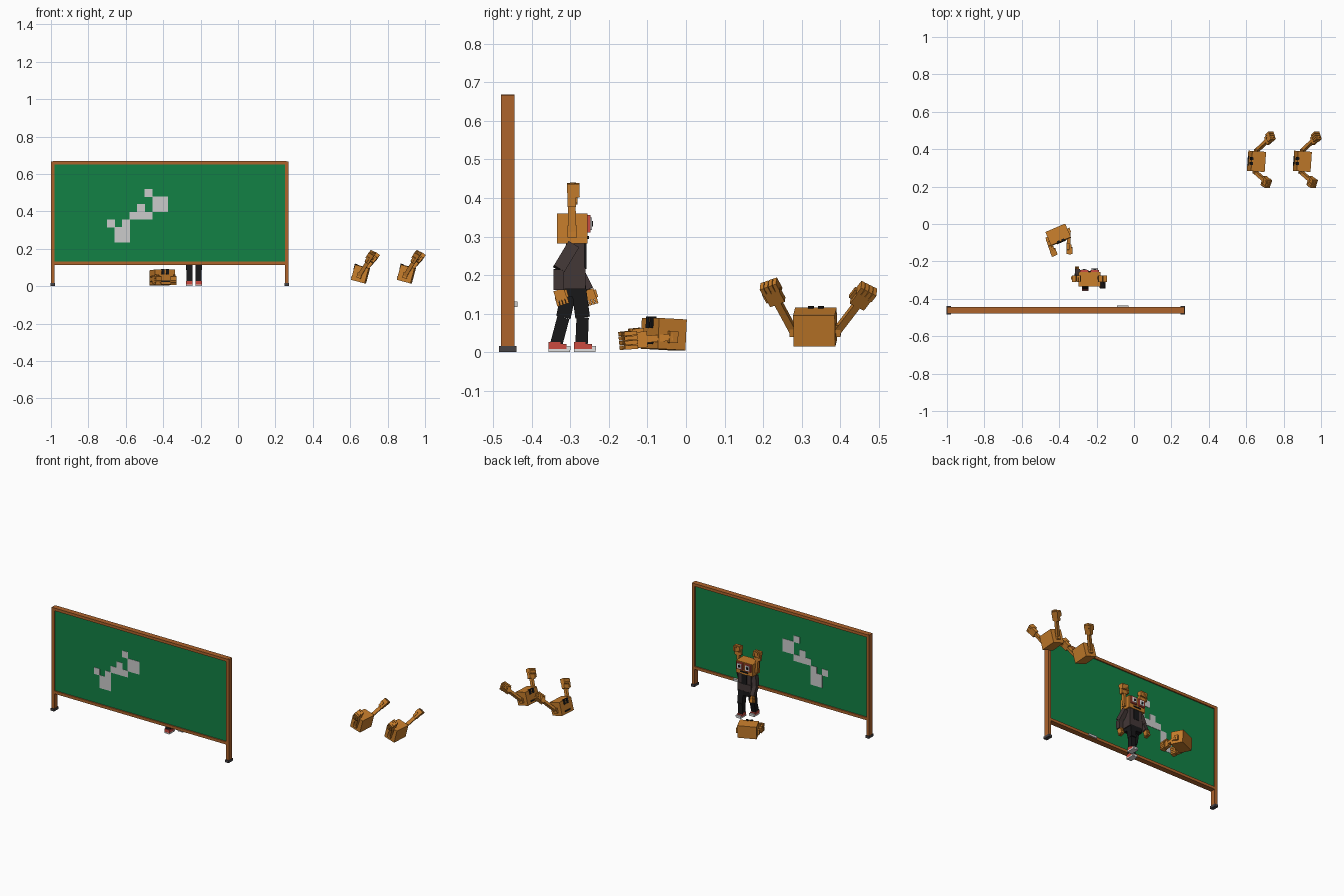
import bpy, bmesh
from math import radians
from mathutils import Matrix, Vector

cube = bpy.data.objects.get("Cube")
if cube:
    bpy.data.objects.remove(cube)


def material(name, r, g, b):
    m = bpy.data.materials.new(name)
    m.use_nodes = True
    m.diffuse_color = (r, g, b, 1)
    bsdf = next(n for n in m.node_tree.nodes if n.type == "BSDF_PRINCIPLED")
    bsdf.inputs["Base Color"].default_value = (r, g, b, 1)
    bsdf.inputs["Roughness"].default_value = 0.8
    return m


ORANGE = material("orange skin", 0.58, 0.21, 0.025)
WOOD = material("brown wood", 0.42, 0.125, 0.024)
GREEN = material("board green", 0.006, 0.22, 0.06)
CHALK = material("chalk grey", 0.6, 0.6, 0.6)
RUBBER = material("dark grey", 0.06, 0.055, 0.06)
JACKET = material("jacket brown", 0.055, 0.038, 0.037)
BLACK = material("black", 0.009, 0.009, 0.01)
RED = material("red", 0.6, 0.07, 0.05)
WHITE = material("white", 0.75, 0.75, 0.75)


def block(center, size, matrix=Matrix()):
    """Placement of a unit cube as a box."""
    return matrix @ Matrix.Translation(center) @ Matrix.Diagonal((*size, 1))


def frame(a, b, side):
    """Axes with z running from a to b and x close to side."""
    z = (b - a).normalized()
    x = (side - z * side.dot(z)).normalized()
    rot = Matrix((x, z.cross(x), z)).transposed().to_4x4()
    return Matrix.Translation(a) @ rot


def beam(a, b, width, depth, side=(1, 0, 0)):
    a, b, side = Vector(a), Vector(b), Vector(side)
    length = (b - a).length
    return block((0, 0, length / 2), (width, depth, length), frame(a, b, side))


def part(name, mat, boxes):
    bm = bmesh.new()
    for m in boxes:
        bmesh.ops.create_cube(bm, size=1, matrix=m)
    bmesh.ops.recalc_face_normals(bm, faces=bm.faces)
    mesh = bpy.data.meshes.new(name)
    bm.to_mesh(mesh)
    bm.free()
    mesh.materials.append(mat)
    ob = bpy.data.objects.new(name, mesh)
    bpy.context.collection.objects.link(ob)
    return ob


def hand(name, wrist, tip, side, scale=1.0):
    """Palm with four curled fingers and a thumb."""
    m = frame(Vector(wrist), Vector(tip), Vector(side)) @ Matrix.Scale(scale, 4)
    boxes = [block((0, 0, 0.02), (0.042, 0.022, 0.04), m),
             block((0.024, -0.008, 0.022), (0.01, 0.014, 0.03), m)]
    for i in range(4):
        x = (i - 1.5) * 0.012
        boxes.append(block((x, 0, 0.048), (0.0105, 0.024, 0.024), m))
        boxes.append(block((x, -0.015, 0.042), (0.0105, 0.012, 0.034), m))
    part(name, ORANGE, boxes)


def head(name, center, yaw, pitch, size, tips, side=None, glasses=False):
    """Box head, face on local -y, with an arm and hand on each side."""
    m = (Matrix.Translation(center) @ Matrix.Rotation(radians(yaw), 4, "Z")
         @ Matrix.Rotation(radians(pitch), 4, "X"))
    w, d, h = size
    part(name, ORANGE, [block((0, 0, 0), size, m)])
    front = -d / 2
    lens, rim, pupil = [], [], []
    for s in (-1, 1):
        x = s * w * 0.24
        rim.append(block((x, front - 0.004, 0.012), (0.044, 0.01, 0.046), m))
        lens.append(block((x, front - 0.009, 0.012), (0.03, 0.006, 0.032), m))
        pupil.append(block((x, front - 0.012, 0.012), (0.012, 0.006, 0.014), m))
    if glasses:
        part(name + "_eye_rims", RED, rim)
        part(name + "_eye_whites", WHITE, lens)
        part(name + "_pupils", BLACK, pupil)
    else:
        part(name + "_eyes", BLACK, [
            block((s * 0.013, front + 0.002, h / 2 - 0.011), (0.015, 0.012, 0.03), m)
            for s in (-1, 1)])
    part(name + "_mouth", BLACK, [
        block((0, front - 0.001, -h * 0.3), (w * 0.45, 0.006, 0.008), m)])
    # side arms
    for s, tip, label in zip((-1, 1), tips, ("right", "left")):
        root = m @ Vector((s * (w / 2 + 0.004), 0, -0.008))
        tip = Vector(tip)
        across = Vector(side) if side else m.to_3x3() @ Vector((1, 0, 0))
        wrist = tip + (root - tip).normalized() * 0.055
        part(f"{name}_{label}_arm", ORANGE, [
            beam(root, wrist, 0.018, 0.02, across),
            block((s * (w / 2 + 0.004), 0, -0.008), (0.016, 0.024, 0.03), m)])
        hand(f"{name}_{label}_hand", wrist, tip, across)


# Board frame
LEFT, RIGHT, Y = -0.99, 0.26, -0.462
MID, SPAN = (LEFT + RIGHT) / 2, RIGHT - LEFT
part("board_posts", WOOD, [block((x, Y, 0.34), (0.02, 0.035, 0.655)) for x in (LEFT, RIGHT)])
part("board_rails", WOOD, [block((MID, Y, z), (SPAN, 0.035, 0.018)) for z in (0.122, 0.659)])
part("board_feet", RUBBER, [block((x, Y, 0.008), (0.024, 0.046, 0.016)) for x in (LEFT, RIGHT)])
part("board_panel", GREEN, [block((MID, Y, 0.39), (SPAN, 0.02, 0.53))])
part("eraser", CHALK, [block((-0.06, -0.443, 0.124), (0.06, 0.012, 0.014))])

# Chalk marks on both faces, one string per row of cells
ROWS = (".....#..", "......##", "....#.##", "...###..", "#.#.....", ".##.....", ".##.....")
CELL = 0.0405
part("chalk_marks", CHALK, [
    block((-0.68 + c * CELL, Y, 0.498 - r * CELL), (CELL + 0.002, 0.024, CELL + 0.002))
    for r, row in enumerate(ROWS) for c, mark in enumerate(row) if mark == "#"])

# Loose heads
for n, x in enumerate((0.655, 0.90)):
    head(f"loose_head_{n + 1}", (x, 0.335, 0.065), -94, -15, (0.108, 0.076, 0.084),
         [(x + 0.085, 0.472, 0.16), (x + 0.065, 0.215, 0.172)])
head("fallen_head", (-0.405, -0.058, 0.047), 23, -3, (0.115, 0.078, 0.08),
     [(-0.43, -0.165, 0.03), (-0.35, -0.155, 0.03)], (0, 0, 1))

# Standing figure
CX = -0.235
head("figure_head", (CX - 0.003, -0.295, 0.321), 180, 0, (0.118, 0.078, 0.078),
     [(CX + 0.068, -0.297, 0.433), (CX - 0.074, -0.297, 0.433)], glasses=True)
part("torso", JACKET, [block((CX, -0.287, 0.245), (0.092, 0.048, 0.08)),
                       block((CX, -0.29, 0.192), (0.096, 0.06, 0.055))])
part("shirt", BLACK, [block((CX, -0.262, 0.25), (0.035, 0.008, 0.068))])
part("hips", BLACK, [block((CX, -0.29, 0.158), (0.086, 0.062, 0.03))])

for label, s, step in (("left", 1, 1), ("right", -1, -1)):
    x = CX + s * 0.025
    # leg and shoe
    hip, foot = (x, -0.29 + step * 0.012, 0.165), -0.296 + step * 0.033
    knee = (x, -0.293 + step * 0.025, 0.09)
    part(label + "_leg", BLACK, [beam(hip, knee, 0.036, 0.038),
                                 beam(knee, (x, foot - 0.008, 0.018), 0.032, 0.032)])
    part(label + "_sole", WHITE, [block((x, foot, 0.004), (0.036, 0.056, 0.008)),
                                  block((x, foot + 0.024, 0.011), (0.036, 0.01, 0.01))])
    part(label + "_shoe", RED, [block((x, foot - 0.004, 0.014), (0.034, 0.046, 0.014)),
                                block((x, foot - 0.012, 0.022), (0.034, 0.03, 0.01))])
    # swinging arm
    swing = -step
    shoulder = Vector((CX + s * 0.054, -0.292, 0.278))
    elbow = Vector((CX + s * 0.068, -0.305 + swing * 0.025, 0.215))
    wrist = Vector((CX + s * 0.066, -0.292 + swing * 0.038, 0.162))
    tip = wrist + Vector((0, 0.012, -0.04))
    part(label + "_sleeve", JACKET, [beam(shoulder, elbow, 0.03, 0.032),
                                     beam(elbow, wrist, 0.027, 0.028)])
    hand(label + "_hand", wrist, tip, (0, 1, 0), 0.68)
